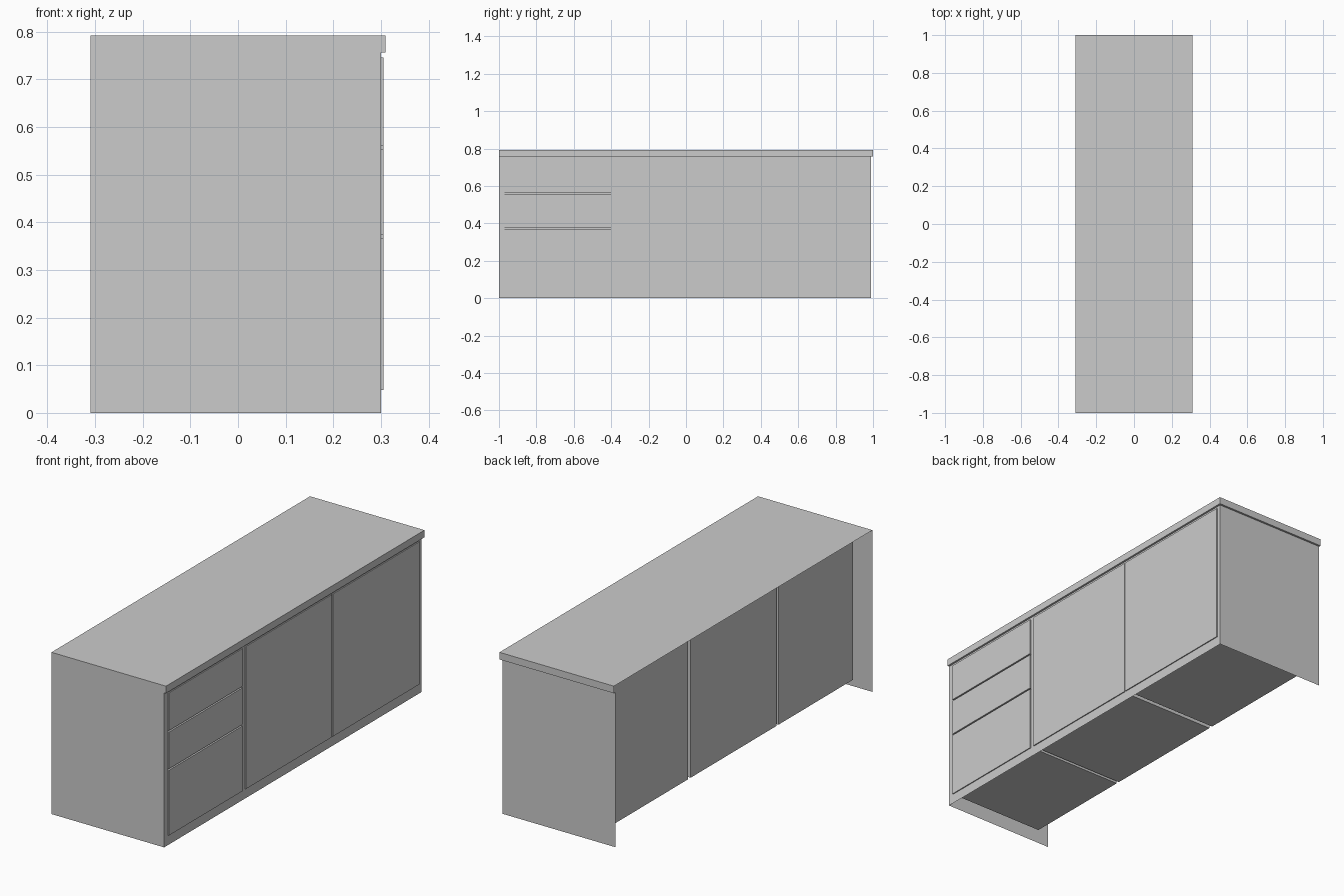
import bpy

if "Cube" in bpy.data.objects:
    bpy.data.objects.remove(bpy.data.objects["Cube"])

XB, XF = -0.31, 0.30          # open back, face frame plane
XTOP, ZTOP, ZLIP = 0.31, 0.792, 0.757
Z0, Z1 = 0.048, 0.746         # door / drawer bottom and top


def mesh_object(name, verts, faces):
    mesh = bpy.data.meshes.new(name)
    mesh.from_pydata(verts, [], faces)
    mesh.update()
    obj = bpy.data.objects.new(name, mesh)
    bpy.context.collection.objects.link(obj)
    return obj


def box(name, x, y, z):
    verts = [(a, b, c) for a in x for b in y for c in z]
    faces = [(0, 1, 3, 2), (4, 6, 7, 5), (0, 4, 5, 1),
             (2, 3, 7, 6), (0, 2, 6, 4), (1, 5, 7, 3)]
    return mesh_object(name, verts, faces)


def sheet_x(name, x, y, z):
    return mesh_object(name, [(x, y[0], z[0]), (x, y[1], z[0]),
                              (x, y[1], z[1]), (x, y[0], z[1])], [(0, 1, 2, 3)])


# Countertop: thin shell with front edge, one overhanging end and a lip
t = ZTOP
p = ZLIP
mesh_object("countertop", [
    (XB, -1, t), (XTOP, -1, t), (XTOP, 1, t), (XB, 1, t),
    (XTOP, -1, p), (XTOP, 1, p), (XB, 1, p),
    (XF, -1, p), (XF, 0.99, p), (XB, 0.99, p)],
    [(0, 1, 2, 3), (1, 4, 5, 2), (3, 2, 5, 6), (4, 7, 8, 5), (5, 8, 9, 6)])

# End panels: one rises flush to the top, the other stops under the lip
mesh_object("flush_end_panel", [
    (XB, -1, 0), (XF, -1, 0), (XF, -1, p), (XTOP, -1, p), (XTOP, -1, t), (XB, -1, t)],
    [(0, 1, 2, 3, 4, 5)])
mesh_object("inset_end_panel", [
    (XF, 0.99, 0), (XB, 0.99, 0), (XB, 0.99, p), (XF, 0.99, p)], [(0, 1, 2, 3)])

# Face frame rails and posts
for name, z in (("bottom_rail", (0, Z0)), ("top_rail", (Z1, ZLIP))):
    sheet_x(name, XF, (-1, 0.99), z)
for i, y in enumerate([(-1, -0.97), (-0.40, -0.375), (0.285, 0.305), (0.97, 0.99)]):
    sheet_x(f"frame_post_{i + 1}", XF, y, (Z0, Z1))

# Cabinet boxes behind the fronts, set in from the open back
for name, y in (("drawer_box", (-0.97, -0.395)),
                ("middle_cupboard_box", (-0.38, 0.285)),
                ("end_cupboard_box", (0.305, 0.97))):
    box(name, (-0.225, 0.295), y, (Z0, Z1))

# Raised door fronts
for name, y in (("middle_door", (-0.375, 0.292)), ("end_door", (0.299, 0.97))):
    box(name, (0.295, 0.305), y, (Z0, Z1))

# Three drawer fronts separated by narrow grooves
for i, z in enumerate([(Z0, 0.367), (0.374, 0.554), (0.561, Z1)]):
    box(f"drawer_front_{i + 1}", (0.295, 0.305), (-0.97, -0.40), z)
